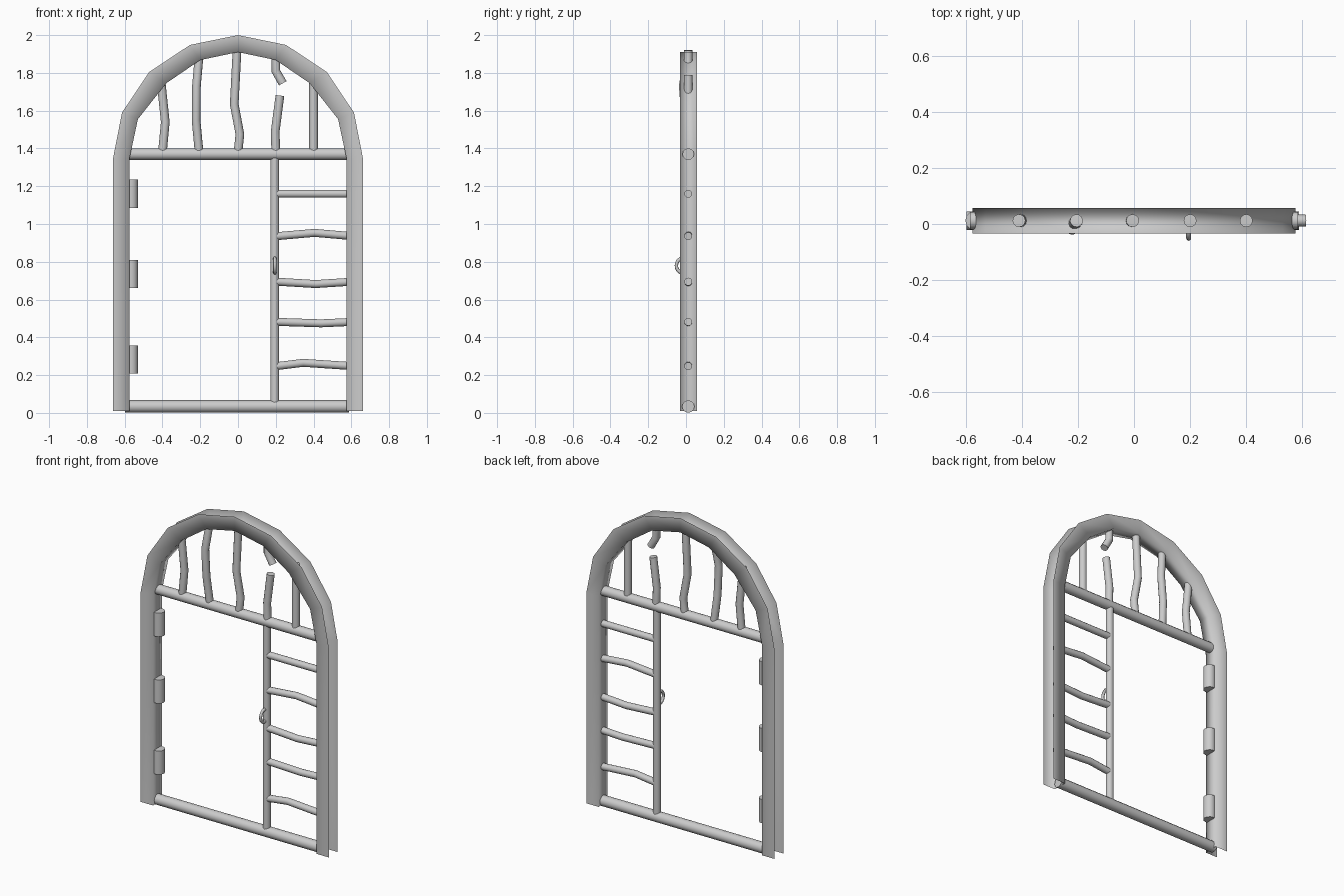
import bpy, bmesh, math
from mathutils import Vector

if "Cube" in bpy.data.objects:
    bpy.data.objects.remove(bpy.data.objects["Cube"], do_unlink=True)

metal = bpy.data.materials.new("grey metal")
metal.use_nodes = True
GREY = (0.6, 0.6, 0.6, 1)
metal.diffuse_color = GREY
metal.node_tree.nodes["Principled BSDF"].inputs["Base Color"].default_value = GREY

MID = 0.012          # depth of the bars
FRONT, BACK = -0.033, 0.057


def finish(ob, name, angle=40):
    """Name, colour and smooth the part."""
    ob.name = name
    ob.data.materials.clear()
    ob.data.materials.append(metal)
    bpy.ops.object.select_all(action='DESELECT')
    ob.select_set(True)
    bpy.context.view_layer.objects.active = ob
    if angle:
        bpy.ops.object.shade_smooth_by_angle(angle=math.radians(angle))
    else:
        bpy.ops.object.shade_smooth()


def bar(name, points, radius):
    """Round bar along a path of (x, z) or (x, z, y) points."""
    curve = bpy.data.curves.new(name, 'CURVE')
    curve.dimensions = '3D'
    curve.bevel_depth = radius
    curve.bevel_resolution = 4
    curve.use_fill_caps = True
    spline = curve.splines.new('POLY')
    spline.points.add(len(points) - 1)
    for p, q in zip(spline.points, points):
        y = q[2] if len(q) > 2 else MID
        p.co = (q[0], y, q[1], 1)
    ob = bpy.data.objects.new(name, curve)
    bpy.context.collection.objects.link(ob)
    bpy.ops.object.select_all(action='DESELECT')
    ob.select_set(True)
    bpy.context.view_layer.objects.active = ob
    bpy.ops.object.convert(target='MESH')
    finish(bpy.context.object, name)


# Arched frame: thin channel, open to the outside
outer = [(-0.662, 0.01), (-0.662, 1.345), (-0.614, 1.59), (-0.47, 1.805), (-0.254, 1.948), (0, 2.0)]
inner = [(-0.575, 0.01), (-0.575, 1.345), (-0.53, 1.555), (-0.38, 1.745), (-0.2, 1.868), (0, 1.91)]
outer += [(-x, z) for x, z in reversed(outer[:-1])]
inner += [(-x, z) for x, z in reversed(inner[:-1])]
bm = bmesh.new()
rows = []
for (ox, oz), (ix, iz) in zip(outer, inner):
    section = [(ox, FRONT, oz), (ix, FRONT, iz), (ix, BACK, iz), (ox, BACK, oz)]
    rows.append([bm.verts.new(Vector(p)) for p in section])
for a, b in zip(rows, rows[1:]):
    for k in range(3):
        bm.faces.new((a[k], a[k + 1], b[k + 1], b[k]))
mesh = bpy.data.meshes.new("arched_frame")
bm.to_mesh(mesh)
bm.free()
frame = bpy.data.objects.new("arched_frame", mesh)
bpy.context.collection.objects.link(frame)
finish(frame, "arched_frame", 0)

# Main rails and gate post
bar("bottom_rail", [(-0.597, 0.034), (0.588, 0.034)], 0.033)
bar("middle_rail", [(-0.585, 1.37), (0.585, 1.37)], 0.031)
bar("gate_post", [(0.195, 0.04), (0.195, 1.36)], 0.023)

# Bent upright bars in the arch
uprights = {
    "upright_bar_1": [(-0.4, 1.38), (-0.385, 1.54), (-0.41, 1.78)],
    "upright_bar_2": [(-0.206, 1.38), (-0.222, 1.55, 0), (-0.22, 1.73, -0.015), (-0.205, 1.9)],
    "upright_bar_3": [(0, 1.38), (0.01, 1.475), (-0.02, 1.635), (-0.005, 1.92)],
    "broken_bar_lower": [(0.2, 1.38), (0.197, 1.49), (0.222, 1.68)],
    "broken_bar_upper": [(0.2, 1.91), (0.2, 1.81), (0.237, 1.745)],
    "upright_bar_5": [(0.4, 1.38), (0.4, 1.79)],
}
for name, path in uprights.items():
    bar(name, path, 0.023)

# Cross bars beside the gate post: height, bend position, bend amount
bends = [(1.16, 0.4, 0), (0.935, 0.405, 0.018), (0.695, 0.41, -0.013),
         (0.482, 0.44, -0.008), (0.247, 0.345, 0.018)]
for i, (z, bx, dz) in enumerate(bends):
    end = 0.585 if i == 0 else 0.612
    bar(f"cross_bar_{i + 1}", [(0.2, z), (bx, z + dz), (end, z)], 0.021)

# Hinge barrels
for i, z in enumerate((0.283, 0.735, 1.16)):
    bpy.ops.mesh.primitive_cylinder_add(vertices=12, radius=0.036, depth=0.15,
                                        location=(-0.565, MID, z))
    finish(bpy.context.object, f"hinge_{i + 1}")

# Ring handle
bpy.ops.mesh.primitive_torus_add(major_segments=20, minor_segments=8, major_radius=0.035,
                                 minor_radius=0.009, location=(0.195, -0.016, 0.78),
                                 rotation=(0, math.pi / 2, 0))
bpy.context.object.scale = (1.1, 1, 1)
finish(bpy.context.object, "ring_handle", 60)
